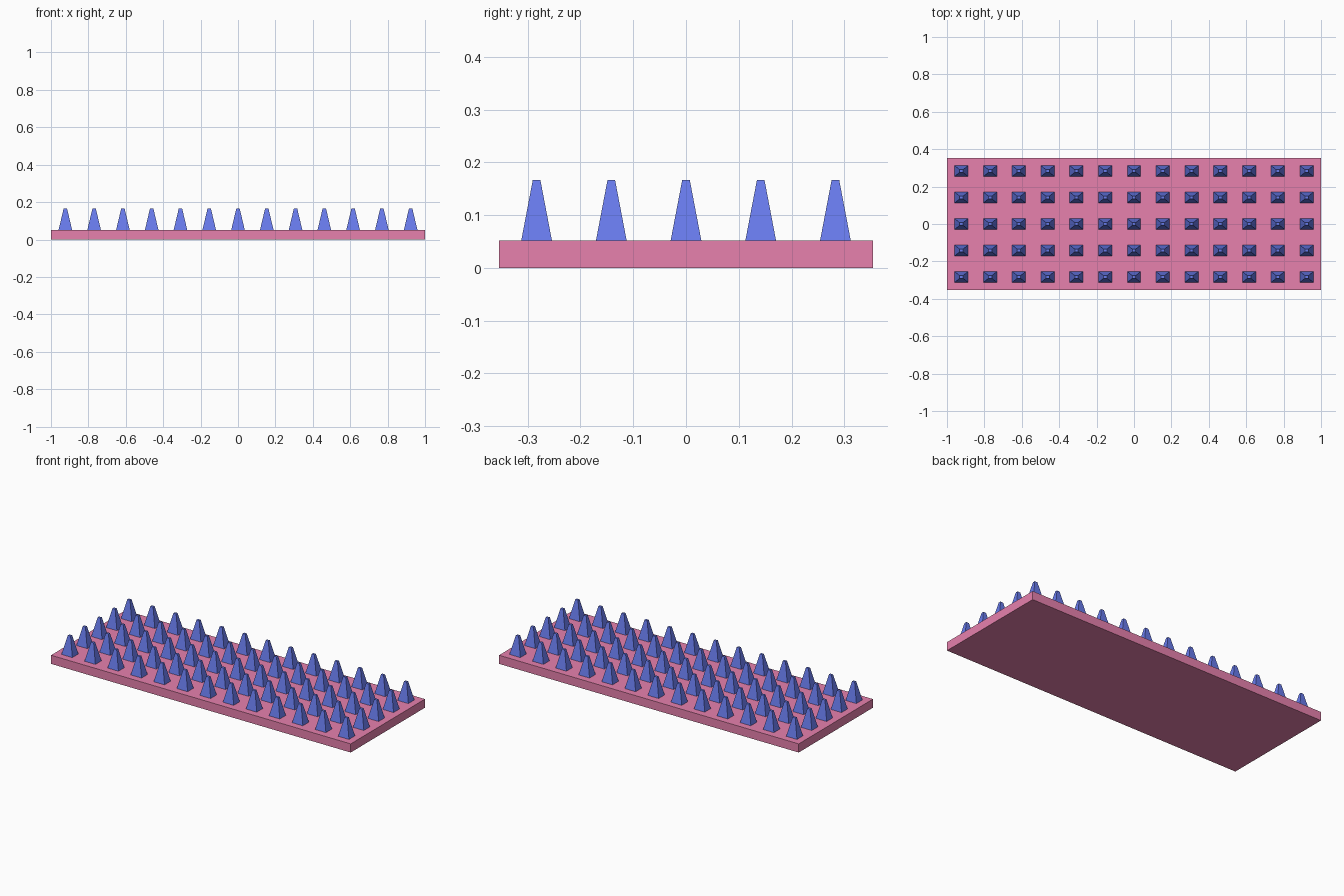
import bpy, bmesh
from mathutils import Matrix

if "Cube" in bpy.data.objects:
    bpy.data.objects.remove(bpy.data.objects["Cube"])

LENGTH, WIDTH = 2.0, 0.708
BASE_H, TOP_Z = 0.052, 0.166
COLS, ROWS = 13, 5


def material(name, color):
    m = bpy.data.materials.new(name)
    m.diffuse_color = color
    m.use_nodes = True
    m.node_tree.nodes["Principled BSDF"].inputs["Base Color"].default_value = m.diffuse_color
    return m


def make_object(name, bm, mat):
    mesh = bpy.data.meshes.new(name)
    bm.to_mesh(mesh)
    bm.free()
    mesh.materials.append(mat)
    ob = bpy.data.objects.new(name, mesh)
    bpy.context.collection.objects.link(ob)
    return ob


# Flat base plate
bm = bmesh.new()
bmesh.ops.create_cube(bm, size=1, matrix=Matrix.Translation((0, 0, BASE_H / 2))
                      @ Matrix.Diagonal((LENGTH, WIDTH, BASE_H, 1)))
make_object("base_plate", bm, material("pink", (0.8, 0.22, 0.42, 1)))

# One tapered four-sided stud, repeated along x and y
bm = bmesh.new()
height = TOP_Z - BASE_H
bmesh.ops.create_cube(bm, size=1, matrix=Matrix.Translation((0, 0, height / 2))
                      @ Matrix.Diagonal((0.072, 0.058, height, 1)))
for v in bm.verts:
    if v.co.z > height / 2:
        v.co.x *= 0.25
        v.co.y *= 0.25
px, py = LENGTH / COLS, WIDTH / ROWS
studs = make_object("studs", bm, material("blue", (0.14, 0.2, 0.85, 1)))
studs.location = (-px * (COLS - 1) / 2, -py * (ROWS - 1) / 2, BASE_H)
for count, step in ((COLS, (px, 0, 0)), (ROWS, (0, py, 0))):
    arr = studs.modifiers.new("repeat", 'ARRAY')
    arr.count = count
    arr.use_relative_offset = False
    arr.use_constant_offset = True
    arr.constant_offset_displace = step
